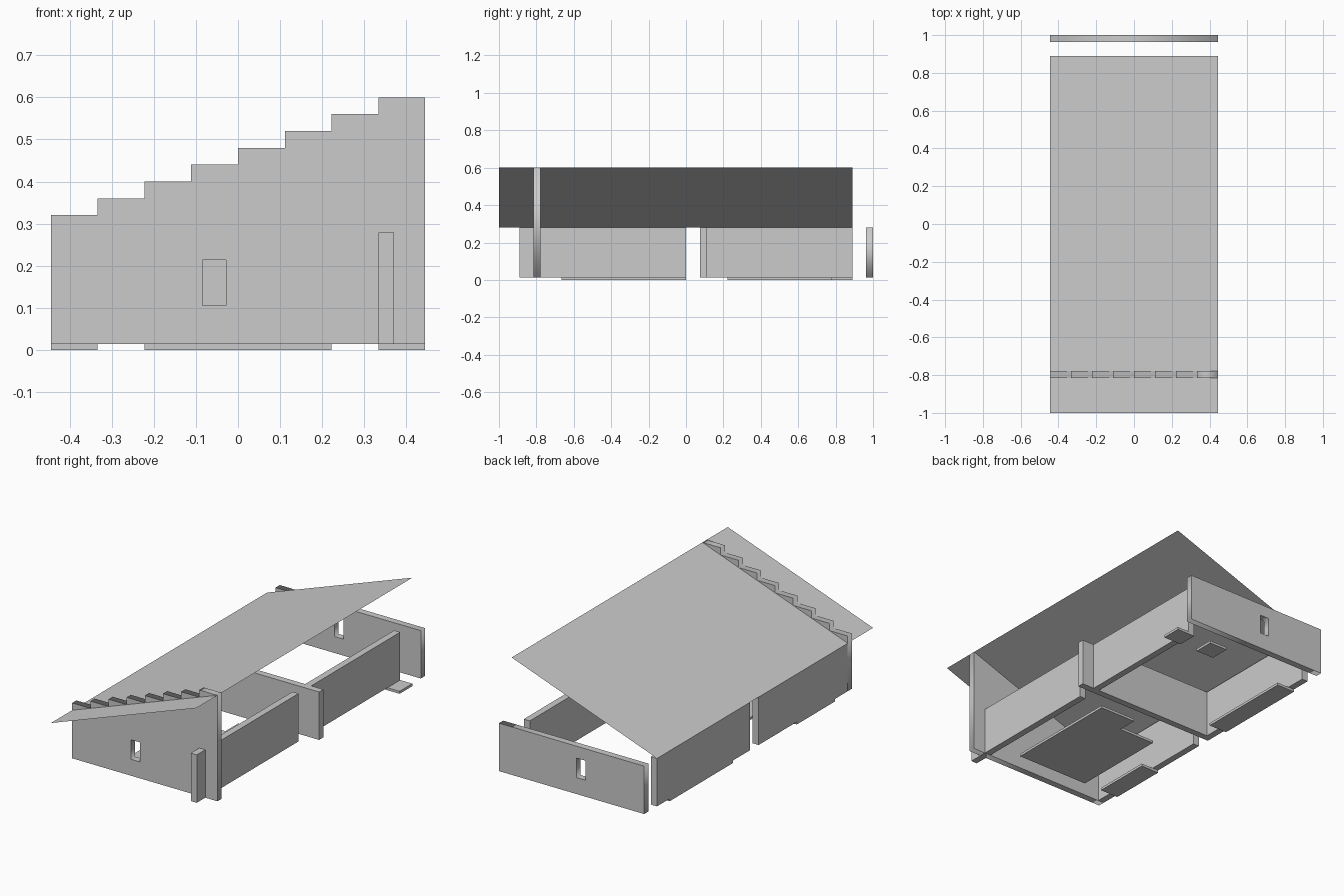
import bpy, math

if "Cube" in bpy.data.objects:
    bpy.data.objects.remove(bpy.data.objects["Cube"])

U = 1 / 9            # plan module
T = U / 3            # wall thickness
W = 4 * U            # half width
Z0, Z1 = 0.014, 0.279  # wall bottom and top


def box(name, x0, x1, y0, y1, z0=Z0, z1=Z1):
    bpy.ops.mesh.primitive_cube_add(
        size=1, location=((x0 + x1) / 2, (y0 + y1) / 2, (z0 + z1) / 2))
    ob = bpy.context.object
    ob.name = name
    ob.scale = (x1 - x0, y1 - y0, z1 - z0)
    bpy.ops.object.transform_apply(location=False, rotation=False, scale=True)
    return ob


def window_wall(name, outline, y0):
    """Upright wall from an x-z outline, with a window opening."""
    window = [(-0.0845, 0.105), (-0.029, 0.105), (-0.029, 0.213), (-0.0845, 0.213)]
    cu = bpy.data.curves.new(name, 'CURVE')
    cu.dimensions = '2D'
    cu.fill_mode = 'BOTH'
    cu.extrude = T / 2
    for loop in (outline, window):
        sp = cu.splines.new('POLY')
        sp.points.add(len(loop) - 1)
        for p, (x, z) in zip(sp.points, loop):
            p.co = (x, z, 0, 1)
        sp.use_cyclic_u = True
    ob = bpy.data.objects.new(name, cu)
    bpy.context.collection.objects.link(ob)
    ob.location.y = y0 + T / 2
    ob.rotation_euler.x = math.pi / 2
    bpy.ops.object.select_all(action='DESELECT')
    ob.select_set(True)
    bpy.context.view_layer.objects.active = ob
    bpy.ops.object.convert(target='MESH')


# Front gable with eight stepped blocks along its top
steps = [(W, Z0), (-W, Z0)]
for i in range(8):
    z = 0.32 + 0.04 * i
    steps += [(-W + i * U, z), (-W + (i + 1) * U, z)]
window_wall("front_gable_wall", steps, -7 * U - T)

# Back wall with window
window_wall("back_wall", [(W, Z0), (-W, Z0), (-W, Z1), (W, Z1)], 1 - T)

# Cross wall and long side walls
box("cross_wall", -W, W, U - T, U)
box("east_wall_front", 3 * U, 3 * U + T, -8 * U, 0)
box("east_wall_rear", 3 * U, 3 * U + T, U, 8 * U)
box("west_wall_front", -W, -W + T, -7 * U, 0)
box("west_wall_rear", -W, -W + T, U, 8 * U)

# Thin ground slabs: x0, x1, y0, y1 in plan modules
slabs = {
    "slab_west_front": (-4, -3, -6, -3),
    "slab_west_rear": (-4, -3, 2, 7),
    "slab_east_step": (3, 4, 7, 8),
    "slab_small": (1, 2, 7, 8),
}
for name, s in slabs.items():
    box(name, *[v * U for v in s], 0, Z0)


def sheet(name, verts, thickness=0):
    """Single flat polygon, optionally thickened downwards."""
    me = bpy.data.meshes.new(name)
    me.from_pydata(verts, [], [range(len(verts))])
    ob = bpy.data.objects.new(name, me)
    bpy.context.collection.objects.link(ob)
    if thickness:
        mod = ob.modifiers.new("thickness", 'SOLIDIFY')
        mod.thickness = thickness
        mod.offset = -1


# Main L-shaped floor slab
plan = [(-2, -6), (2, -6), (2, 0), (0, 0), (0, -1), (-2, -1)]
sheet("slab_main", [(x * U, y * U, Z0) for x, y in plan], Z0)

# Single-pitch roof sheet
sheet("roof", [(-W, -1, 0.28), (W, -1, 0.6), (W, 8 * U, 0.6), (-W, 8 * U, 0.28)])
